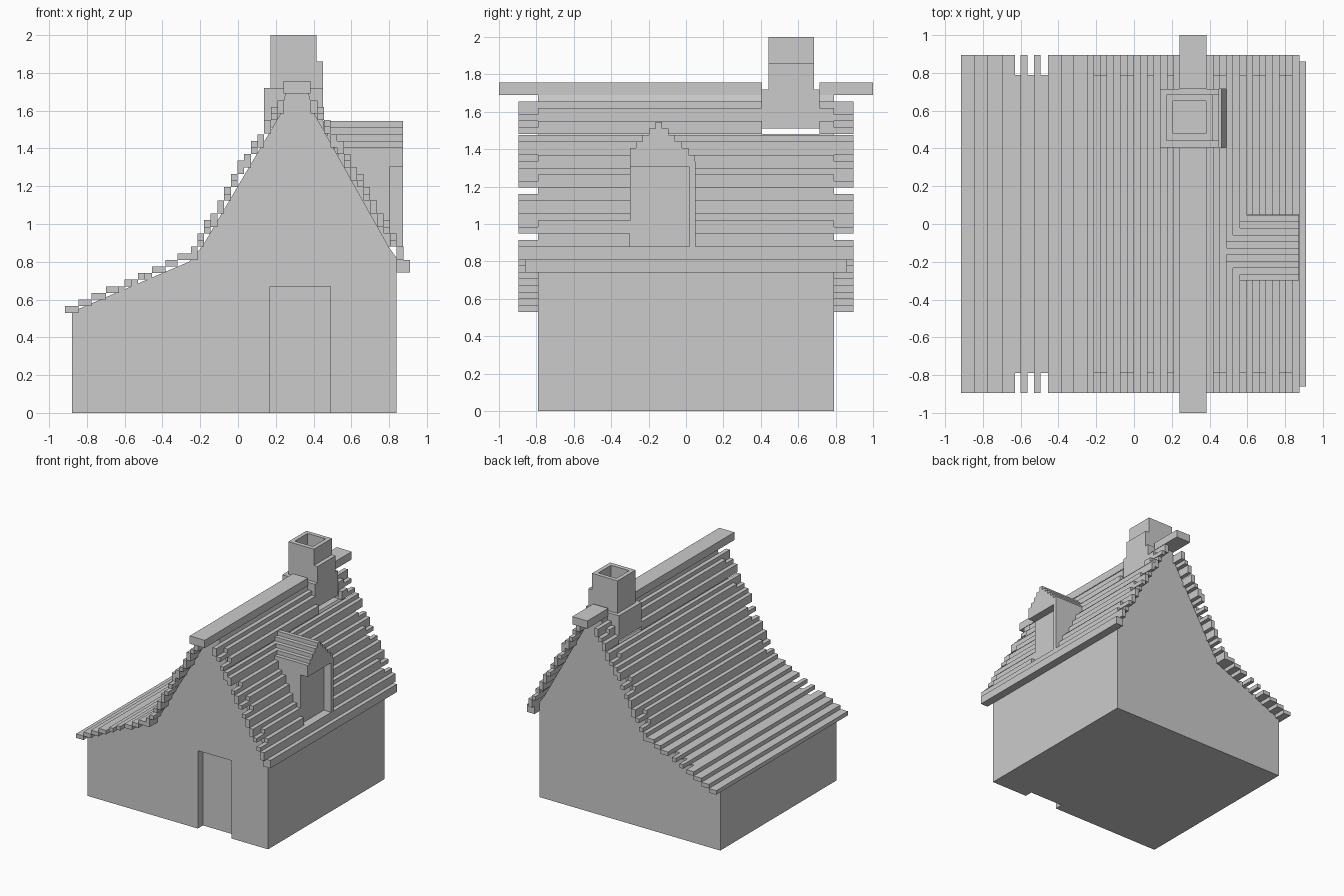
import bpy, bmesh

if "Cube" in bpy.data.objects:
    bpy.data.objects.remove(bpy.data.objects["Cube"])

U = 0.035          # grid step of the stepped roof
WALL, EAVE = 0.79, 0.895


def obj_from(bm, name):
    bmesh.ops.recalc_face_normals(bm, faces=bm.faces)
    me = bpy.data.meshes.new(name)
    bm.to_mesh(me)
    bm.free()
    ob = bpy.data.objects.new(name, me)
    bpy.context.collection.objects.link(ob)
    return ob


def add_box(bm, x0, x1, y0, y1, z0, z1):
    vs = bmesh.ops.create_cube(bm, size=1)["verts"]
    for v in vs:
        v.co = (x1 if v.co.x > 0 else x0,
                y1 if v.co.y > 0 else y0,
                z1 if v.co.z > 0 else z0)


def boxes(name, items):
    bm = bmesh.new()
    for b in items:
        add_box(bm, *b)
    return obj_from(bm, name)


def prism(name, pts, y0, y1):
    bm = bmesh.new()
    f = bm.faces.new([bm.verts.new((x, y0, z)) for x, z in pts])
    new = bmesh.ops.extrude_face_region(bm, geom=[f])["geom"]
    for v in new:
        if isinstance(v, bmesh.types.BMVert):
            v.co.y = y1
    return obj_from(bm, name)


def cut(ob, cutter):
    m = ob.modifiers.new("cut", "BOOLEAN")
    m.operation, m.solver, m.object = "DIFFERENCE", "EXACT", cutter
    cutter.hide_render = True
    cutter.hide_viewport = True


# House body with gable ends
body = prism("house_body", [
    (-0.88, 0), (0.84, 0), (0.84, 0.82), (0.80, 0.875), (0.395, 1.6),
    (0.375, 1.69), (0.25, 1.69), (0.235, 1.6), (-0.19, 0.88),
    (-0.26, 0.80), (-0.88, 0.535)], -WALL, WALL)

# Door recess and chimney gap
cut(body, boxes("door_cutter", [(0.17, 0.49, -0.9, -0.72, -0.1, 0.67)]))
cut(body, boxes("chimney_cutter", [(0.0, 0.7, 0.405, 0.715, 1.48, 1.9)]))


# Roof planks, split where the chimney and dormer pass through
def plank(out, x0, x1, z0, z1, over_x1=None, over_top=None):
    spans = [(-WALL, WALL)]
    if 0.10 < x0 < 0.5 and z1 > 1.49:
        spans = [(-WALL, 0.405), (0.715, WALL)]
        if z0 < 1.475:
            out.append((x0, x1, 0.405, 0.715, z0, 1.48))
    elif 0.80 < x0 and z1 > 0.89:
        spans = [(-WALL, -0.3), (0.05, WALL)]
        out.append((x0, x1, -0.3, 0.05, z0, 0.88))
    for a, b in spans:
        out.append((x0, x1, a, b, z0, z1))
    for a, b in ((-EAVE, -WALL), (WALL, EAVE)):
        out.append((x0, over_x1 or x1, a, b, z0, over_top or z1))


left, right = [], []

# Shallow left slope
edges = [-0.915, -0.845, -0.775, -0.70, -0.60, -0.53, -0.455, -0.385, -0.32, -0.25, -0.215]
over = {3: -0.63, 4: -0.565, 5: -0.495}
for i in range(10):
    top = 0.565 + U * i
    plank(left, edges[i], edges[i + 1], top - (U if i < 9 else 2 * U), top, over.get(i))


# Steep slopes, some overhanging ends notched
def steep(out, tops, notched, x, base):
    for i, top in enumerate(tops):
        x0, x1 = x(i)
        z0 = min(base(i), top - U)
        plank(out, x0, x1, z0, top, None, top - U if i in notched and top - z0 > U * 1.5 else None)


lt = [0.95, 1.02, 1.055, 1.125, 1.195, 1.265, 1.335, 1.37, 1.44, 1.475, 1.55, 1.62, 1.655]
steep(left, lt, {0, 1, 4, 5, 8, 11},
      lambda i: (-0.215 + U * i * 1.01, -0.215 + U * (i + 1) * 1.01),
      lambda i: lt[i] - 2 * U)
rt = [1.655, 1.62, 1.55, 1.475, 1.44, 1.37, 1.30, 1.265, 1.195, 1.125, 1.055, 1.02, 0.95, 0.88]
steep(right, rt, {1, 2, 5, 7, 8, 11, 12},
      lambda i: (0.385 + U * i, 0.385 + U * (i + 1)),
      lambda i: rt[i] - 2 * U)

# Lower right eave board
right.append((0.84, 0.91, -0.86, 0.86, 0.742, 0.81))
boxes("roof_left", left)
boxes("roof_right", right)

# Ridge beam
boxes("ridge_beam", [(0.24, 0.383, -1, 0.405, 1.69, 1.757),
                     (0.24, 0.383, 0.715, 1, 1.69, 1.757)])


# Chimney: open rings with a wider foot
def ring(x0, x1, y0, y1, z0, z1):
    a, b, c, d = 0.207, 0.38, 0.478, 0.65
    return [(x0, a, y0, y1, z0, z1), (b, x1, y0, y1, z0, z1),
            (a, b, y0, c, z0, z1), (a, b, d, y1, z0, z1)]


boxes("chimney", ring(0.172, 0.415, 0.44, 0.685, 1.72, 2.0)
      + ring(0.138, 0.45, 0.405, 0.715, 1.51, 1.72)
      + [(0.415, 0.45, 0.44, 0.685, 1.72, 1.86)])

# Dormer: recessed front wall, side wall, stepped little roof
boxes("dormer_walls", [(0.5, 0.805, -0.3, 0.018, 0.88, 1.305),
                       (0.6, 0.873, 0.018, 0.05, 0.88, 1.335)])
slats = []
for k in range(-4, 6):
    y = -0.145 + k * U
    slats.append((0.45 + 0.02 * abs(k), 0.873, max(y - U / 2, -0.3), min(y + U / 2, 0.05),
                  1.305, 1.545 - U * abs(k)))
boxes("dormer_roof", slats)
